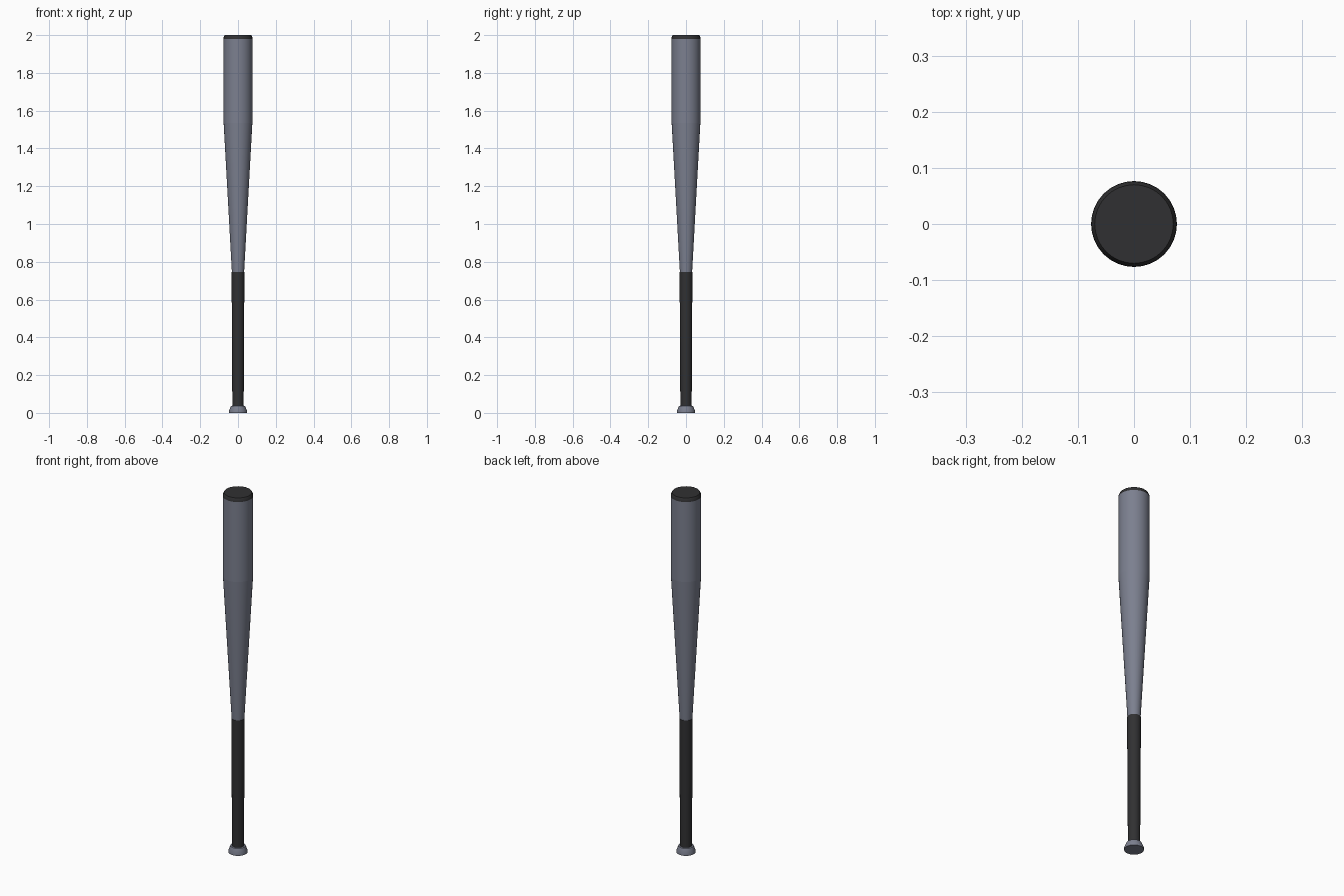
import bpy, bmesh, math

if "Cube" in bpy.data.objects:
    bpy.data.objects.remove(bpy.data.objects["Cube"])

SIDES = 32

def material(name, color):
    m = bpy.data.materials.new(name)
    m.diffuse_color = (*color, 1)
    m.use_nodes = True
    m.node_tree.nodes["Principled BSDF"].inputs["Base Color"].default_value = m.diffuse_color
    return m

metal = material("blue_grey", (0.2, 0.215, 0.275))
rubber = material("black_rubber", (0.03, 0.03, 0.032))

def lathe(name, profile, mat, cap_bottom=False, cap_top=False):
    """Spin (radius, z) points around the z axis, closing the ends on request."""
    bm = bmesh.new()
    rings = []
    for r, z in profile:
        rings.append([bm.verts.new((r * math.cos(2 * math.pi * i / SIDES),
                                    r * math.sin(2 * math.pi * i / SIDES), z))
                      for i in range(SIDES)])
    for a, b in zip(rings, rings[1:]):
        for i in range(SIDES):
            j = (i + 1) % SIDES
            bm.faces.new((a[i], a[j], b[j], b[i]))
    if cap_bottom:
        bm.faces.new(rings[0][::-1])
    if cap_top:
        bm.faces.new(rings[-1])
    mesh = bpy.data.meshes.new(name)
    bm.to_mesh(mesh)
    bm.free()
    mesh.materials.append(mat)
    ob = bpy.data.objects.new(name, mesh)
    bpy.context.collection.objects.link(ob)
    bpy.ops.object.select_all(action='DESELECT')
    ob.select_set(True)
    bpy.context.view_layer.objects.active = ob
    bpy.ops.object.shade_smooth_by_angle(angle=math.radians(30))
    return ob

# Flared knob at the bottom
lathe("knob", [(0.048, 0.0), (0.049, 0.008), (0.038, 0.036), (0.031, 0.038)],
      metal, cap_bottom=True)

# Dark wrapped grip, slightly wider towards the top
lathe("grip", [(0.030, 0.036), (0.034, 0.745), (0.031, 0.746)], rubber)

# Long taper from grip to barrel
lathe("taper", [(0.032, 0.74), (0.076, 1.535)], metal)

# Straight barrel
lathe("barrel", [(0.076, 1.535), (0.0765, 1.98)], metal)

# Chamfered end cap
lathe("end_cap", [(0.0765, 1.98), (0.0755, 1.989), (0.07, 2.0)], rubber, cap_top=True)
